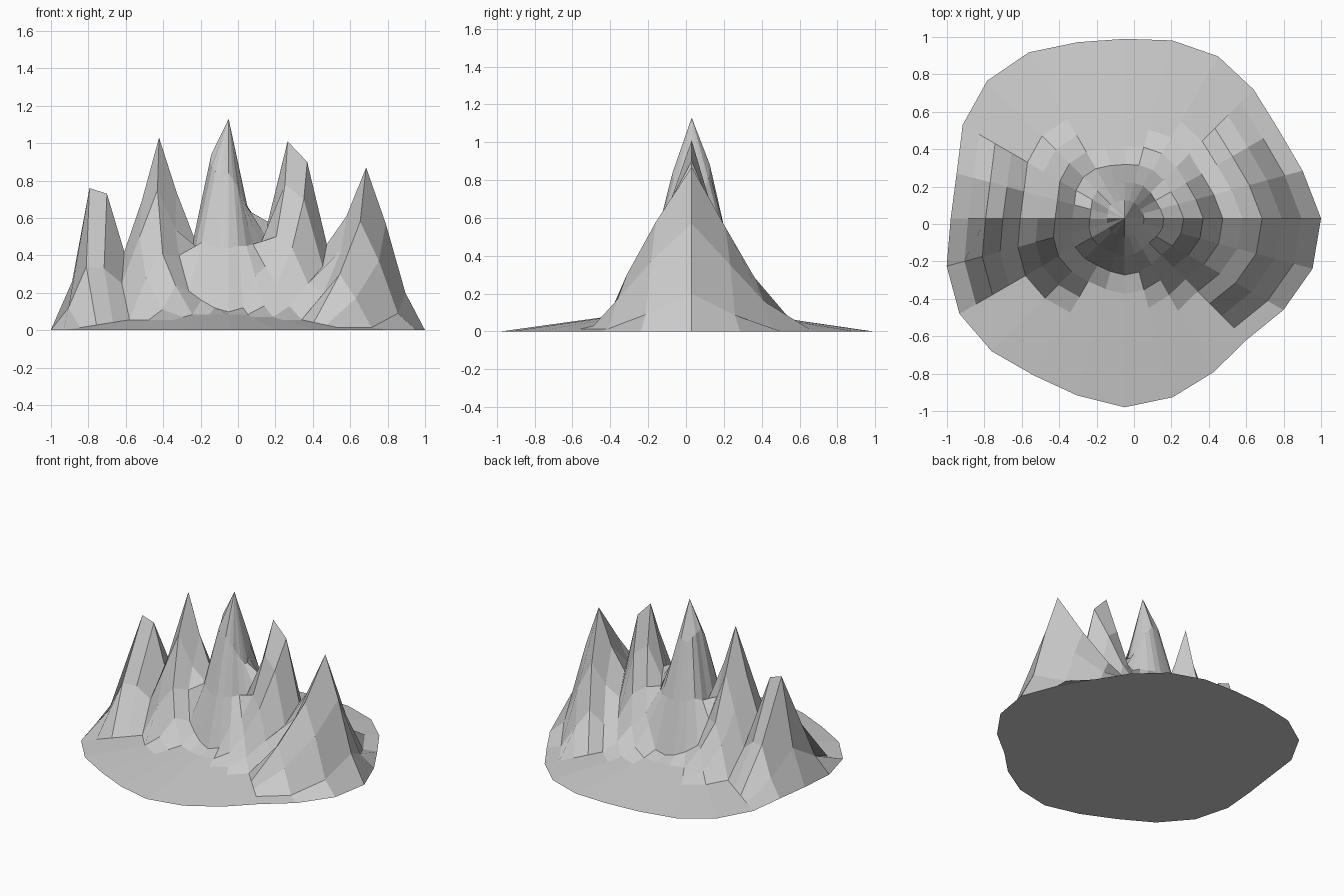
import bpy, bmesh, math

if "Cube" in bpy.data.objects:
    bpy.data.objects.remove(bpy.data.objects["Cube"])

CX, CY, RINGS, SECTORS = -0.05, 0.03, 10, 24
SUMMIT = 1.13

# outline radius every 15 degrees around the summit
RADII = [1.05, .985, .95, .975, 1.0, .985, .96, .975, 1.025, 1.04, 1.0, .93,
         .93, .985, 1.02, 1.005, .97, .98, 1.01, .99, .95, .92, .98, 1.04]

# heights along each ray, ring by ring, keyed by 15-degree steps away from the ridge
RIGHT = [[.64, .58, 1.01, .90, .46, .61, .87, .57, .20],
         [.64, .50, .78, .70, .34, .43, .58, .37, .09],
         [.68, .46, .50, .44, .25, .20, .30, .17],
         [.72, .46, .34, .25, .13],
         [.77, .45, .29, .13],
         [.80, .45, .12],
         [.84, .44]]
LEFT = [[.94, .50, .74, 1.03, .69, .42, .73, .76, .26],
        [.88, .43, .54, .75, .50, .25, .33, .34, .12],
        [.87, .45, .40, .41, .28],
        [.85, .47, .21, .24, .11],
        [.82, .45, .16],
        [.82, .44, .12],
        [.84, .44]]


def height(ring, sector):
    """Mountain height, never lower than the shallow cone of the base."""
    base = 0.14 * (1 - ring / RINGS)
    angle = min(sector, SECTORS - sector)
    row = RIGHT[angle] if angle <= 6 else LEFT[12 - angle]
    h = row[ring - 1] if ring <= len(row) else 0
    if 0 < sector < 12:                       # back slopes
        h *= 1.05 if ring <= 2 else 0.95
    return max(base, h)


# mountain range on its round base
bm = bmesh.new()
summit = bm.verts.new((CX, CY, SUMMIT))
rays = []
for s in range(SECTORS):
    a = math.radians(15 * s)
    ray = []
    for k in range(1, RINGS + 1):
        r = RADII[s] * k / RINGS
        z = height(k, s) if k < RINGS else 0
        ray.append(bm.verts.new((CX + r * math.cos(a), CY + r * math.sin(a), z)))
    rays.append(ray)

for s in range(SECTORS):
    a, b = rays[s], rays[(s + 1) % SECTORS]
    bm.faces.new((summit, a[0], b[0]))
    for k in range(RINGS - 1):
        bm.faces.new((a[k], a[k + 1], b[k + 1], b[k]))

# flat underside
bm.faces.new([ray[-1] for ray in reversed(rays)])
bmesh.ops.recalc_face_normals(bm, faces=bm.faces)

mesh = bpy.data.meshes.new("mountain_range")
bm.to_mesh(mesh)
bm.free()
bpy.context.collection.objects.link(bpy.data.objects.new("mountain_range", mesh))
